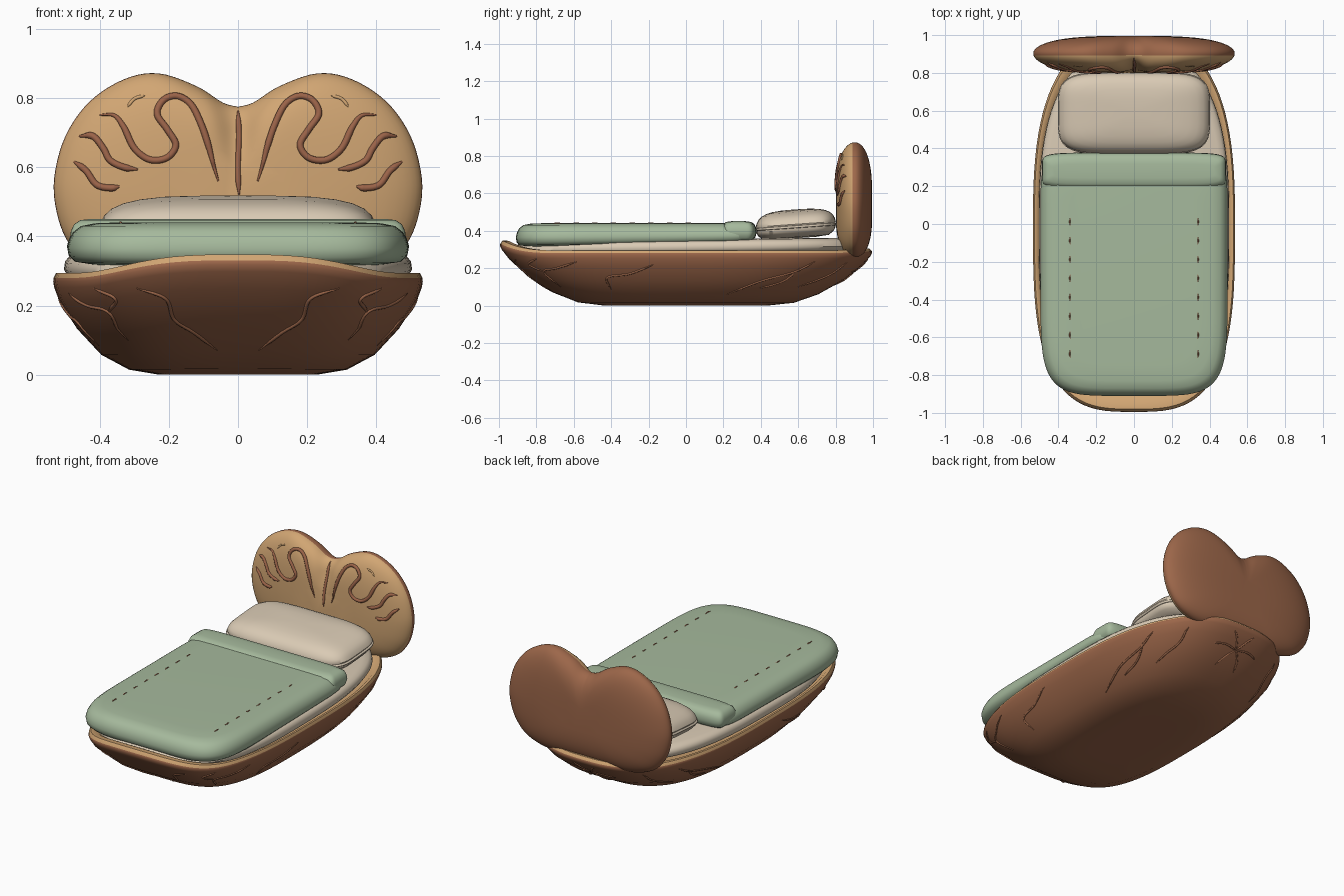
import bpy, bmesh, math
from mathutils import Vector
from mathutils.bvhtree import BVHTree

cube = bpy.data.objects.get("Cube")
if cube:
    bpy.data.objects.remove(cube)


def material(name, rgb):
    m = bpy.data.materials.new(name)
    m.use_nodes = True
    m.diffuse_color = (*rgb, 1)
    m.node_tree.nodes["Principled BSDF"].inputs["Base Color"].default_value = (*rgb, 1)
    return m


BROWN = material("shell brown", (0.335, 0.135, 0.068))
CARVE = material("carving brown", (0.325, 0.125, 0.066))
TAN = material("light wood", (0.64, 0.38, 0.172))
CREAM = material("cream linen", (0.70, 0.595, 0.46))
GREEN = material("sage green", (0.38, 0.488, 0.335))


def finish(name, bm, mats):
    bmesh.ops.recalc_face_normals(bm, faces=bm.faces)
    me = bpy.data.meshes.new(name)
    bm.to_mesh(me)
    tree = BVHTree.FromBMesh(bm)
    bm.free()
    for m in mats:
        me.materials.append(m)
    ob = bpy.data.objects.new(name, me)
    bpy.context.collection.objects.link(ob)
    bpy.ops.object.select_all(action='DESELECT')
    ob.select_set(True)
    bpy.context.view_layer.objects.active = ob
    bpy.ops.object.shade_smooth_by_angle(angle=math.radians(50))
    return tree


def loft(name, rings, mats, rule=lambda i: 0):
    """Skin a stack of closed rings and cap both ends."""
    bm = bmesh.new()
    vs = [[bm.verts.new(p) for p in r] for r in rings]
    n = len(vs[0])
    for i in range(len(vs) - 1):
        for j in range(n):
            k = (j + 1) % n
            f = bm.faces.new((vs[i][j], vs[i][k], vs[i + 1][k], vs[i + 1][j]))
            f.material_index = rule(i)
    bm.faces.new(vs[0]).material_index = rule(0)
    bm.faces.new(vs[-1]).material_index = rule(len(vs) - 2)
    return finish(name, bm, mats)


def outline(a, b, n_front, n_back, count=96):
    """Rounded plan outline with its own squareness at each end."""
    pts = []
    for k in range(count):
        t = math.tau * k / count
        c, s = math.cos(t), math.sin(t)
        e = 2 / (n_back if s > 0 else n_front)
        pts.append((math.copysign(abs(c) ** e, c) * a, math.copysign(abs(s) ** e, s) * b))
    return pts


def spline(pts, steps=8):
    """Smooth path through the points."""
    p = [Vector(q) for q in pts]
    p = [2 * p[0] - p[1]] + p + [2 * p[-1] - p[-2]]
    out = []
    for a, b, c, d in zip(p, p[1:], p[2:], p[3:]):
        for k in range(steps):
            t = k / steps
            out.append(0.5 * (2 * b + (c - a) * t + (2 * a - 5 * b + 4 * c - d) * t * t
                              + (3 * b - a - 3 * c + d) * t ** 3))
    return out + [p[-2]]


def tubes(name, paths, radius, mat, closed=False, taper=True):
    cu = bpy.data.curves.new(name, 'CURVE')
    cu.dimensions = '3D'
    cu.bevel_depth = radius
    cu.bevel_resolution = 2
    cu.use_fill_caps = True
    cu.materials.append(mat)
    for path in paths:
        sp = cu.splines.new('POLY')
        sp.points.add(len(path) - 1)
        sp.use_cyclic_u = closed
        for k, p in enumerate(path):
            sp.points[k].co = (*p, 1)
            t = k / (len(path) - 1)
            sp.points[k].radius = min(1, 0.25 + 5 * min(t, 1 - t)) if taper else 1
    bpy.context.collection.objects.link(bpy.data.objects.new(name, cu))


def project(tree, paths, axis, direction):
    """Drop mirrored 2D paths onto a surface along x or y."""
    out = []
    for path in paths:
        for m in (1, -1):
            hits = []
            for u, v in spline(path):
                if axis == 'y':
                    o, d = Vector((m * u, -3 * direction, v)), Vector((0, direction, 0))
                else:
                    o, d = Vector((3 * m, u, v)), Vector((-m, 0, 0))
                h = tree.ray_cast(o, d)[0]
                if h:
                    hits.append(h)
            if len(hits) > 2:
                out.append(hits)
    return out


# Walnut-like hull with a pale rim
PLAN = outline(0.535, 0.995, 3.15, 2.7)


def rim(y):
    return 0.287 + 0.055 * max(0, (-y - 0.6) / 0.4) ** 4 + 0.012 * max(0, (y - 0.8) / 0.2)


levels = [(.30, .30, 0), (.43, .44, 0), (.59, .58, .05), (.74, .71, .2), (.87, .85, .46), (.965, .95, .73),
          (.995, .99, .88), (1, 1, .94), (.998, .998, .975), (.985, .985, 1.025), (.96, .952, 1.02),
          (.94, .925, .97), (.9, .87, .9)]
hull = loft("hull", [[(x * sx, y * sy, rim(y) * f) for x, y in PLAN] for sx, sy, f in levels],
            [BROWN, TAN], lambda i: int(i >= 8))

# Raised veins on the hull
front_veins = [[(.294, .25), (.21, .22), (.185, .16), (.125, .12), (.06, .07)]]
side_veins = [[(-.17, .22), (-.30, .17), (-.42, .15), (-.40, .085)],
              [(-.58, .235), (-.69, .20), (-.76, .18), (-.67, .10)],
              [(-.80, .25), (-.84, .22), (-.76, .18)],
              [(.69, .235), (.58, .18), (.40, .13), (.22, .06)],
              [(.61, .20), (.52, .13), (.39, .09)],
              [(.86, .23), (.76, .16), (.60, .10)]]
star = [[(0, .18), (.08 * math.cos(a), .18 + .04 * math.sin(a) + .008),
         (.15 * math.cos(a), .18 + .08 * math.sin(a))] for a in (-1.1, 0, 1.1)]
tubes("hull_veins", project(hull, front_veins, 'y', 1) + project(hull, side_veins, 'x', 1)
      + project(hull, star, 'y', -1), 0.0055, BROWN)

# Mattress
loft("mattress", [[(x * s, y * (s - .015), z + 0.012 * y) for x, y in PLAN]
                  for s, z in ((.84, .275), (.92, .285), (.942, .305), (.936, .327), (.915, .341), (.87, .349),
                               (.6, .35))], [CREAM])


# Blanket with sagging rounded edges
def blanket_ring(inset, z):
    plan = outline(.495 - inset, .63 - inset, 5, 12)
    return [(x, y - .28, z + max(0, .41 - z) * .2 * (y + .6)) for x, y in plan]


loft("blanket", [blanket_ring(i, z) for i, z in
                 ((.2, .32), (.06, .315), (.02, .322), (.004, .34), (0, .365), (.006, .39), (.018, .413),
                  (.04, .430), (.08, .438), (.16, .441))], [GREEN])

# Folded blanket edge
loft("blanket_fold", [[(x, y + .281, z) for x, y in outline(.487 - i, .097 - i, 7, 7)] for i, z in
                      ((.06, .345), (.025, .348), (.008, .362), (0, .39), (.003, .415), (.012, .435),
                       (.03, .447), (.06, .451))], [GREEN])

# Running stitches along both sides of the blanket
stitches = []
for side in (-1, 1):
    for k in range(8):
        y = .012 - .1 * k
        stitches.append([(side * (.34 - .004 * t * t), y + .024 * t, .4405 - .002 * t * t)
                         for t in (-1, -.5, 0, .5, 1)])
tubes("blanket_stitches", stitches, .0035, CARVE)

# Pillow with a piped seam
PILLOW = outline(.4, .215, 4.5, 4.5)


def pillow_ring(s, z):
    return [(x * s, .587 + y * s, z + .07 * y * s) for x, y in PILLOW]


loft("pillow", [pillow_ring(s, z) for s, z in
                ((.5, .36), (.82, .366), (.94, .385), (.985, .405), (.98, .422), (.995, .435), (.97, .455),
                 (.92, .474), (.84, .489), (.73, .500), (.58, .508), (.35, .513), (.1, .514))], [CREAM])
tubes("pillow_piping", [pillow_ring(.99, .421)], .007, CREAM, closed=True, taper=False)

# Two-lobed headboard: pale face, brown back
half = spline([(0, .775), (.045, .788), (.12, .835), (.23, .872), (.33, .855), (.43, .79), (.50, .69), (.532, .57),
               (.525, .47), (.49, .38), (.42, .305), (.30, .262), (.15, .255), (0, .255)], 5)
heart = [tuple(p) for p in half] + [(-p.x, p.y) for p in half[-2:0:-1]]
CENTRE_Z, SEAM_Y, STEPS = .53, .903, 28
rings = []
for i in range(1, STEPS):
    t = math.pi * i / STEPS
    s, c = math.sin(t) ** .62, math.cos(t)
    ring = []
    for x, z in heart:
        px, pz = x * s, CENTRE_Z + (z - CENTRE_Z) * s
        y = SEAM_Y - c * (.103 if c > 0 else .093)
        cleft = math.exp(-(px / .05) ** 2) * min(1, max(0, (pz - .5) / .2))
        ring.append((px, y + max(0, c) * .035 * cleft, pz))
    rings.append(ring)
board = loft("headboard", rings, [TAN, BROWN], lambda i: int(i >= STEPS // 2 - 2))

# Carved scrolls on the headboard face
scrolls = [[(.057, .56), (.072, .61), (.085, .66), (.105, .72), (.135, .78), (.175, .806), (.215, .795),
            (.234, .755), (.205, .71), (.18, .665), (.205, .628), (.255, .622), (.30, .655), (.33, .715),
            (.358, .75), (.40, .752)],
           [(.46, .69), (.42, .69), (.39, .655), (.37, .62), (.33, .60), (.29, .594)],
           [(.475, .617), (.44, .59), (.41, .55), (.37, .54), (.343, .545)]]
tubes("headboard_scrolls", project(board, scrolls, 'y', 1), .010, CARVE)
tubes("headboard_midrib", project(board, [[(0, .765), (.003, .69), (0, .60), (.003, .52)]], 'y', 1)[:1], .008, CARVE)
tubes("headboard_nicks", project(board, [[(.32, .775), (.30, .798), (.27, .808)]], 'y', 1), .005, TAN)
